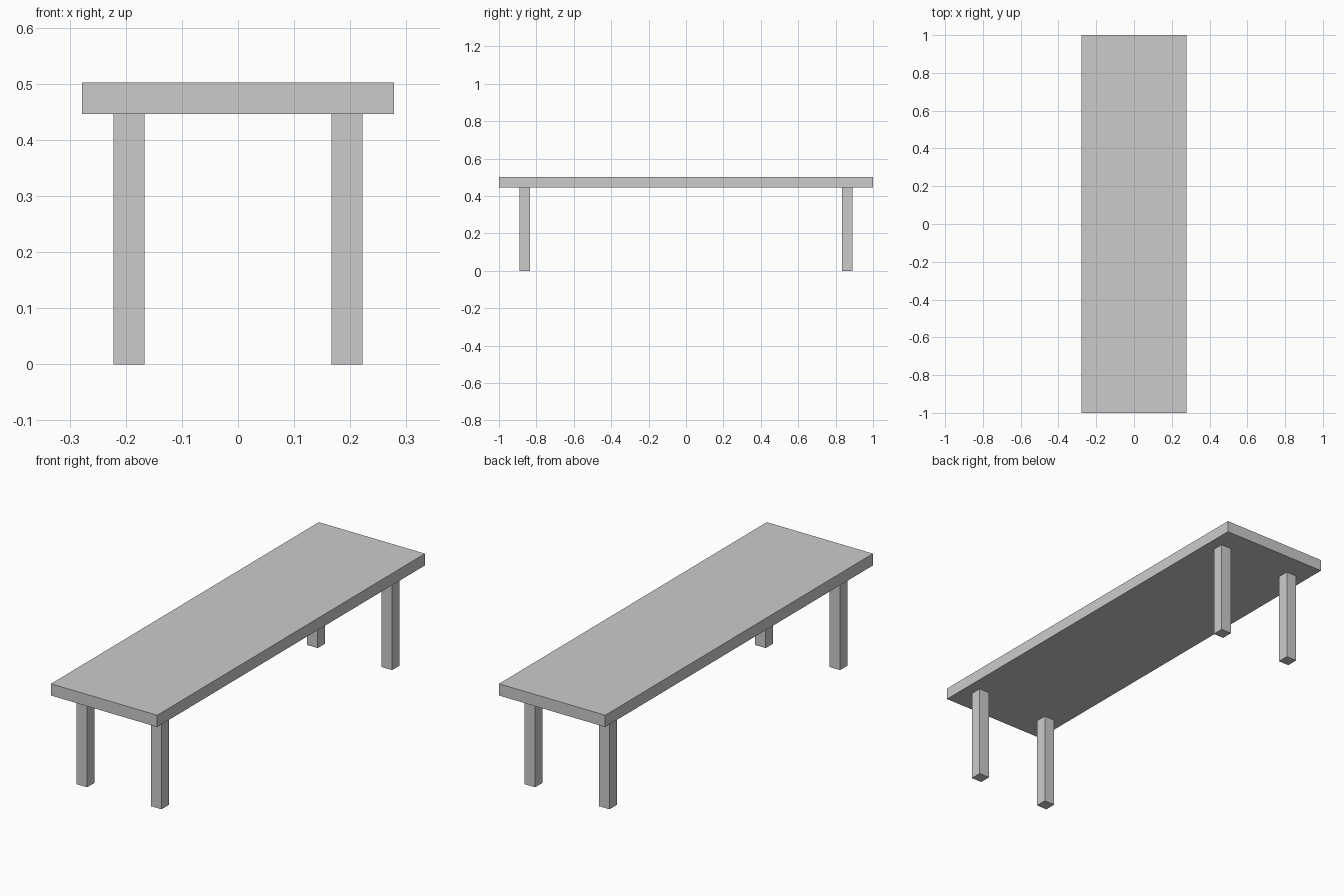
import bpy

if "Cube" in bpy.data.objects:
    bpy.data.objects.remove(bpy.data.objects["Cube"])

TOP_Z = 0.502
THICK = 0.0556
LEG = 0.0556
LEG_H = TOP_Z - THICK


def box(name, centre, size):
    bpy.ops.mesh.primitive_cube_add(size=1, location=centre)
    obj = bpy.context.object
    obj.name = name
    obj.scale = size
    bpy.ops.object.transform_apply(location=False, rotation=False, scale=True)
    return obj


# Long flat top
box("table_top", (0, 0, TOP_Z - THICK / 2), (0.5556, 2.0, THICK))

# Four square legs, inset from the edges
for y, end in ((-0.8611, "front"), (0.8611, "back")):
    for x, side in ((-0.1944, "left"), (0.1944, "right")):
        box(f"{end}_{side}_leg", (x, y, LEG_H / 2), (LEG, LEG, LEG_H))
